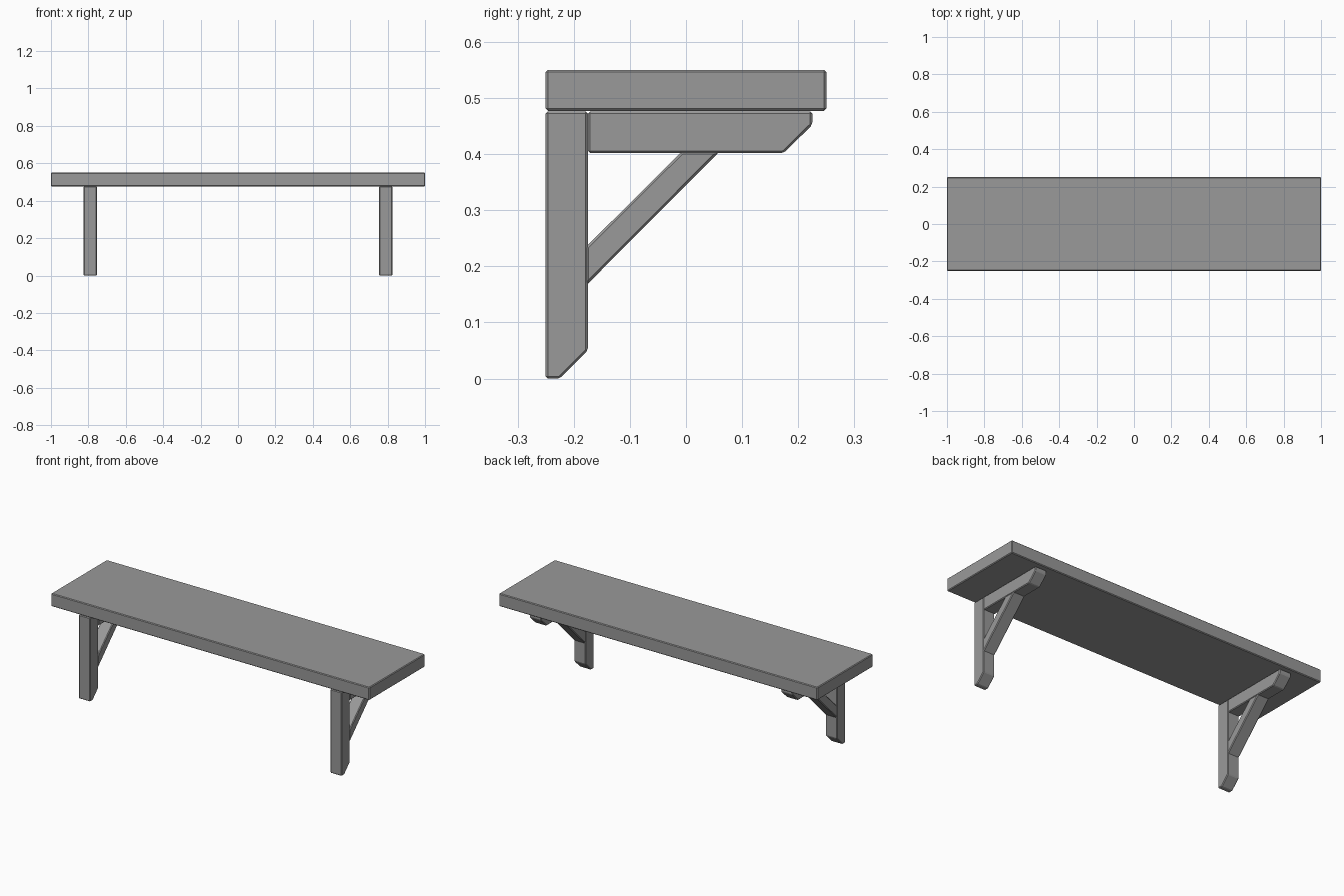
import bpy
import bmesh

if "Cube" in bpy.data.objects:
    bpy.data.objects.remove(bpy.data.objects["Cube"])

BRACKET_X, BRACKET_W = 0.79, 0.072

# Dark grey finish for all parts
finish = bpy.data.materials.new("dark_grey")
finish.diffuse_color = (0.32, 0.32, 0.32, 1)
finish.use_nodes = True
finish.node_tree.nodes["Principled BSDF"].inputs["Base Color"].default_value = finish.diffuse_color


def prism(name, profile, x0, x1, mirrored=False):
    """Extrude a (y, z) side profile along x, with softened edges."""
    bm = bmesh.new()
    face = bm.faces.new([bm.verts.new((x0, y, z)) for y, z in profile])
    ext = bmesh.ops.extrude_face_region(bm, geom=[face])
    verts = [v for v in ext["geom"] if isinstance(v, bmesh.types.BMVert)]
    bmesh.ops.translate(bm, verts=verts, vec=(x1 - x0, 0, 0))
    bmesh.ops.recalc_face_normals(bm, faces=bm.faces)
    mesh = bpy.data.meshes.new(name)
    bm.to_mesh(mesh)
    bm.free()
    mesh.materials.append(finish)
    obj = bpy.data.objects.new(name, mesh)
    bpy.context.collection.objects.link(obj)
    bevel = obj.modifiers.new("soft_edges", "BEVEL")
    bevel.width = 0.004
    bevel.segments = 1
    if mirrored:
        obj.modifiers.new("other_side", "MIRROR")
    return obj


def bracket_part(name, profile):
    half = BRACKET_W / 2
    return prism(name, profile, BRACKET_X - half, BRACKET_X + half, True)


# Shelf board
prism("shelf_board", [(-0.25, 0.477), (0.25, 0.477), (0.25, 0.55), (-0.25, 0.55)], -1, 1)

# Upright posts with a chamfered foot
bracket_part("bracket_post", [(-0.25, 0), (-0.225, 0), (-0.175, 0.05),
                              (-0.175, 0.476), (-0.25, 0.476)])

# Horizontal arms with a chamfered tip
bracket_part("bracket_arm", [(-0.175, 0.402), (0.174, 0.402), (0.225, 0.452),
                             (0.225, 0.476), (-0.175, 0.476)])

# Diagonal braces between post and arm
bracket_part("bracket_brace", [(-0.178, 0.166), (0.059, 0.404),
                               (-0.008, 0.404), (-0.178, 0.235)])
